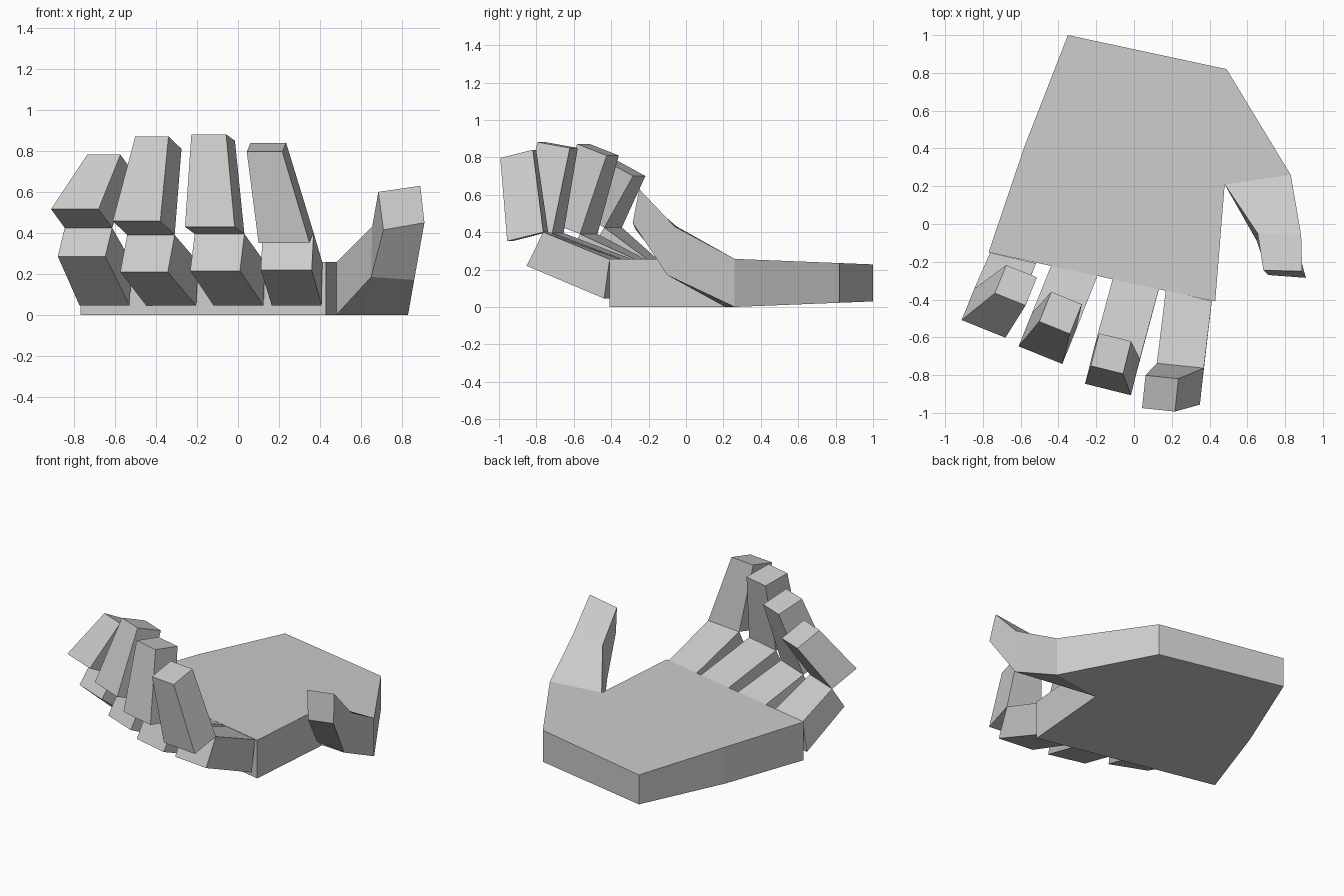
import bpy
import bmesh
from math import radians, sin, cos
from mathutils import Vector

cube = bpy.data.objects.get("Cube")
if cube:
    bpy.data.objects.remove(cube, do_unlink=True)

# One plain grey for everything
grey = bpy.data.materials.new("light_grey")
grey.use_nodes = True
colour = (0.6, 0.6, 0.6, 1)
grey.diffuse_color = colour
grey.node_tree.nodes["Principled BSDF"].inputs["Base Color"].default_value = colour

UP = Vector((0, 0, 1))


def loft(name, sections):
    """Flat-faced solid through a series of matching point loops, capped at both ends."""
    bm = bmesh.new()
    rings = [[bm.verts.new(p) for p in section] for section in sections]
    for low, high in zip(rings, rings[1:]):
        for i in range(len(low)):
            j = (i + 1) % len(low)
            bm.faces.new((low[i], low[j], high[j], high[i]))
    bm.faces.new(rings[0][::-1])
    bm.faces.new(rings[-1])
    bmesh.ops.recalc_face_normals(bm, faces=bm.faces)
    mesh = bpy.data.meshes.new(name)
    bm.to_mesh(mesh)
    bm.free()
    mesh.materials.append(grey)
    obj = bpy.data.objects.new(name, mesh)
    bpy.context.collection.objects.link(obj)
    return obj


def box_section(centre, across, depth):
    """Four corners: an edge centred on a point, swept along a depth vector."""
    centre = Vector(centre)
    left, right = centre - across / 2, centre + across / 2
    return [left, right, right + depth, left + depth]


def heading(degrees):
    a = radians(degrees)
    return Vector((cos(a), sin(a), 0)), Vector((sin(a), -cos(a), 0))


# Palm: a slab that thins toward the wrist
outline = [(-.35, 1), (-.58, .41), (-.77, -.15), (.43, -.41),
           (.48, .21), (.83, .26), (.49, .82)]


def thinning(y):
    return max(0, y - .26) * .04


loft("palm", [[(x, y, thinning(y)) for x, y in outline],
              [(x, y, .257 - thinning(y)) for x, y in outline]])

# Thumb: grows from the side of the palm and curls upward
loft("thumb", [
    [(.48, .21, 0), (.83, .26, 0), (.83, .26, .257), (.48, .21, .257)],
    [(.65, -.09, .185), (.86, -.1, .17), (.885, -.06, .43), (.655, -.05, .43)],
    [(.71, -.27, .415), (.91, -.285, .45), (.89, -.25, .63), (.685, -.245, .6)],
])

# Fingers: knuckle, joint, tip, turn and pitch of the upper segment
fingers = {
    "index": ((.29, -.38, .255), (.245, -.75, .4), (.148, -.81, .84), -6, -14),
    "middle": ((.01, -.315, .255), (-.09, -.685, .395), (-.1, -.6, .85), -14, 10),
    "ring": ((-.315, -.245, .255), (-.425, -.52, .39), (-.357, -.392, .81), -22, 20),
    "little": ((-.64, -.18, .255), (-.73, -.39, .425), (-.595, -.25, .7), -22, 27),
}
knuckle_across = heading(-13)[0] * .25

for name, (knuckle, joint, tip, turn, pitch) in fingers.items():
    across, forward = heading(turn)
    lean = forward * cos(radians(pitch)) + UP * sin(radians(pitch))
    drop = .14 if name == "little" else .18
    loft(name + "_finger_lower", [
        box_section(knuckle, knuckle_across, forward * .03 - UP * .21),
        box_section(joint, across * .25, forward * .09 - UP * drop),
    ])
    loft(name + "_finger_upper", [
        box_section(joint, across * .25, lean * .2),
        box_section(tip, across * .175, lean * .18),
    ])
